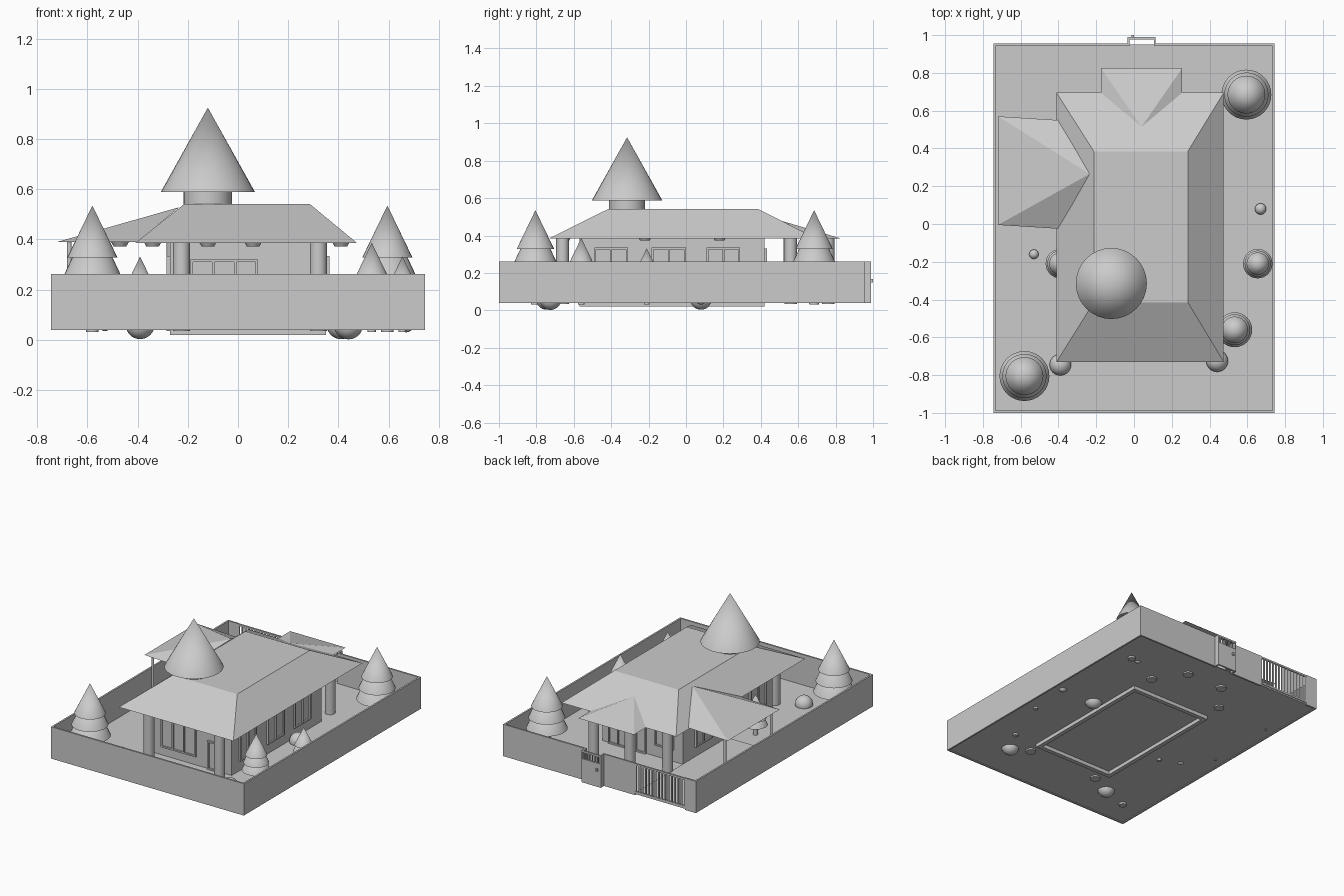
import bpy, bmesh, math
from mathutils import Matrix, Vector

if "Cube" in bpy.data.objects:
    bpy.data.objects.remove(bpy.data.objects["Cube"])

grey = bpy.data.materials.new("plain grey")
grey.use_nodes = True
COLOUR = (0.6, 0.6, 0.6, 1)
grey.diffuse_color = COLOUR
grey.node_tree.nodes["Principled BSDF"].inputs["Base Color"].default_value = COLOUR

GROUND = 0.05
EAVE = 0.385


def finish(name, bm, smooth=False):
    bmesh.ops.recalc_face_normals(bm, faces=bm.faces[:])
    mesh = bpy.data.meshes.new(name)
    bm.to_mesh(mesh)
    bm.free()
    mesh.materials.append(grey)
    obj = bpy.data.objects.new(name, mesh)
    bpy.context.collection.objects.link(obj)
    if smooth:
        bpy.ops.object.select_all(action="DESELECT")
        obj.select_set(True)
        bpy.context.view_layer.objects.active = obj
        bpy.ops.object.shade_smooth_by_angle(angle=math.radians(35))
    return obj


def add_box(bm, x, y, z):
    size = [b - a for a, b in (x, y, z)]
    mid = [(a + b) / 2 for a, b in (x, y, z)]
    bmesh.ops.create_cube(bm, size=1, matrix=Matrix.Translation(mid) @ Matrix.Diagonal((*size, 1)))


def boxes(name, parts):
    bm = bmesh.new()
    for part in parts:
        add_box(bm, *part)
    return finish(name, bm)


def add_cone(bm, x, y, z0, z1, r0, r1=0, n=32):
    bmesh.ops.create_cone(bm, cap_ends=True, segments=n, radius1=r0, radius2=r1, depth=z1 - z0,
                          matrix=Matrix.Translation((x, y, (z0 + z1) / 2)))


def hull(name, points):
    bm = bmesh.new()
    for p in points:
        bm.verts.new(p)
    bmesh.ops.convex_hull(bm, input=bm.verts[:])
    return finish(name, bm)


def ring(x, y, z, t):
    """Four thin walls around a rectangle."""
    (x0, x1), (y0, y1) = x, y
    return [((x0, x0 + t), y, z), ((x1 - t, x1), y, z),
            ((x0 + t, x1 - t), (y0, y0 + t), z), ((x0 + t, x1 - t), (y1 - t, y1), z)]


# Plot ground, drive and perimeter wall with two openings at the back
boxes("ground", [((-0.74, 0.74), (-0.995, 0.95), (0.045, GROUND))])
boxes("driveway", [((-0.66, -0.275), (-0.06, 0.95), (GROUND, 0.055))])
T, WZ = 0.012, (0.04, 0.262)
BACK = (0.943, 0.955)
boxes("perimeter_wall", [
    ((-0.745, -0.745 + T), (-1, 0.955), WZ), ((0.745 - T, 0.745), (-1, 0.955), WZ),
    ((-0.733, 0.733), (-1, -1 + T), WZ),
    ((-0.733, -0.66), BACK, WZ), ((-0.275, -0.035), BACK, WZ), ((0.115, 0.733), BACK, WZ)])

# Barred drive gate
bars = [((-0.66, -0.275), BACK, z) for z in ((0.055, 0.067), (0.248, 0.26))]
bars += [((x - 0.005, x + 0.005), (0.945, 0.953), (0.06, 0.25))
         for x in [-0.655 + i * 0.375 / 15 for i in range(16)]]
boxes("drive_gate", bars)

# Projecting entrance gate with a grille above the door
gate = [((-0.035, -0.025), (0.943, 0.99), WZ), ((0.105, 0.115), (0.943, 0.99), WZ),
        ((-0.025, 0.105), (0.978, 0.99), (0.04, 0.205)),
        ((-0.025, 0.105), (0.978, 0.99), (0.25, 0.262))]
gate += [((x, x + 0.007), (0.981, 0.987), (0.205, 0.25)) for x in [-0.01 + i * 0.02 for i in range(6)]]
gate.append(((-0.012, 0), (0.99, 1), (0.15, 0.168)))
boxes("entrance_gate", gate)

# House walls
HX, HY = (-0.27, 0.35), (-0.57, 0.42)
boxes("house_walls", ring(HX, HY, (0.02, EAVE), 0.03))


def frame(name, axis, face, span, z, side, splits=2):
    """Framed opening lying on a wall; axis is the wall's normal."""
    bm = bmesh.new()
    w = 0.01
    a, b = span
    across = [a + i * (b - a - w) / splits for i in range(splits + 1)]
    strips = [((s, s + w), z, 0.014) for s in across]
    strips += [(span, (z[1] - w, z[1]), 0.014), (span, (z[0], z[0] + w), 0.014), (span, z, 0.004)]
    for s, zz, depth in strips:
        d = tuple(sorted((face, face + side * depth)))
        add_box(bm, *((d, s, zz) if axis == "x" else (s, d, zz)))
    finish(name, bm)


# Windows and doors
for i, span in enumerate([(-0.49, -0.31), (-0.185, 0), (0.11, 0.29)]):
    frame(f"left_window_{i}", "x", HX[1], span, (0.12, 0.335), 1)
    frame(f"right_window_{i}", "x", HX[0], span, (0.12, 0.335), -1)
frame("front_window", "y", HY[0], (-0.19, 0.08), (0.11, 0.32), -1, 3)
frame("front_door", "y", HY[0], (0.17, 0.27), (GROUND, 0.25), -1, 1)
frame("back_doors", "y", HY[1], (0.01, 0.3), (GROUND, 0.33), 1, 4)
frame("back_window", "y", HY[1], (-0.2, -0.06), (0.13, 0.33), 1)

# Main hipped roof with a flat top
hull("main_roof", [(x, y, EAVE) for x in (-0.41, 0.475) for y in (-0.73, 0.695)]
     + [(x, y, 0.542) for x in (-0.213, 0.285) for y in (-0.415, 0.385)])

# Porch and carport roofs meeting the main slopes
hull("porch_roof", [(x, y, EAVE) for x in (-0.175, 0.255) for y in (0.69, 0.825)] + [(0.04, 0.515, 0.477)])
hull("carport_roof", [(-0.72, 0.57, 0.39), (-0.72, -0.005, 0.39), (-0.4, 0.55, 0.39),
                      (-0.4, -0.025, 0.39), (-0.235, 0.265, 0.528)])

# Columns and slim carport posts
bm = bmesh.new()
for x, y in [(0.32, -0.66), (-0.225, -0.66), (0.32, 0.56), (-0.25, 0.56), (0.18, 0.76), (-0.1, 0.76)]:
    add_cone(bm, x, y, 0.035, EAVE + 0.005, 0.034, 0.034)
finish("columns", bm, True)
bm = bmesh.new()
for y in (0.02, 0.53):
    add_cone(bm, -0.672, y, 0.04, 0.395, 0.009, 0.009, 16)
finish("carport_posts", bm, True)

# Round lamps under the eaves
bm = bmesh.new()
for x, y in [(-0.12, -0.65), (0.06, -0.65), (0.41, -0.22), (0.41, 0.18), (-0.47, 0.27), (-0.34, -0.4), (0.04, 0.74)]:
    add_cone(bm, x, y, 0.372, EAVE + 0.004, 0.025, 0.035, 24)
finish("eave_lamps", bm, True)

# Large conical tree rising through the roof
bm = bmesh.new()
add_cone(bm, -0.12, -0.315, 0.5, 0.6, 0.097, 0.097)
add_cone(bm, -0.12, -0.315, 0.588, 0.925, 0.188)
finish("roof_cone", bm, True)

# Three-tiered garden trees
for i, (x, y, s) in enumerate([(-0.58, -0.805, 1), (0.595, 0.685, 1), (0.533, -0.56, 0.7),
                               (0.655, -0.21, 0.59), (-0.39, -0.21, 0.59)]):
    bm = bmesh.new()
    add_cone(bm, x, y, 0.032, 0.04 + 0.15 * s, 0.025 * s, 0.025 * s, 16)
    for r, low, high in [(0.132, 0.135, 0.41), (0.117, 0.21, 0.46), (0.1, 0.288, 0.495)]:
        add_cone(bm, x, y, 0.04 + low * s, 0.04 + high * s, r * s)
    finish(f"tree_{i}", bm, True)

# Round bushes half sunk in the ground
for i, (x, y, r) in enumerate([(-0.39, -0.745, 0.057), (0.44, -0.725, 0.058), (0.41, 0.08, 0.057),
                               (0.67, 0.08, 0.03), (-0.53, -0.16, 0.025), (0.53, 0.67, 0.025)]):
    bm = bmesh.new()
    bmesh.ops.create_uvsphere(bm, u_segments=24, v_segments=16, radius=r,
                              matrix=Matrix.Translation((x, y, max(r, GROUND + 0.01))))
    finish(f"bush_{i}", bm, True)
